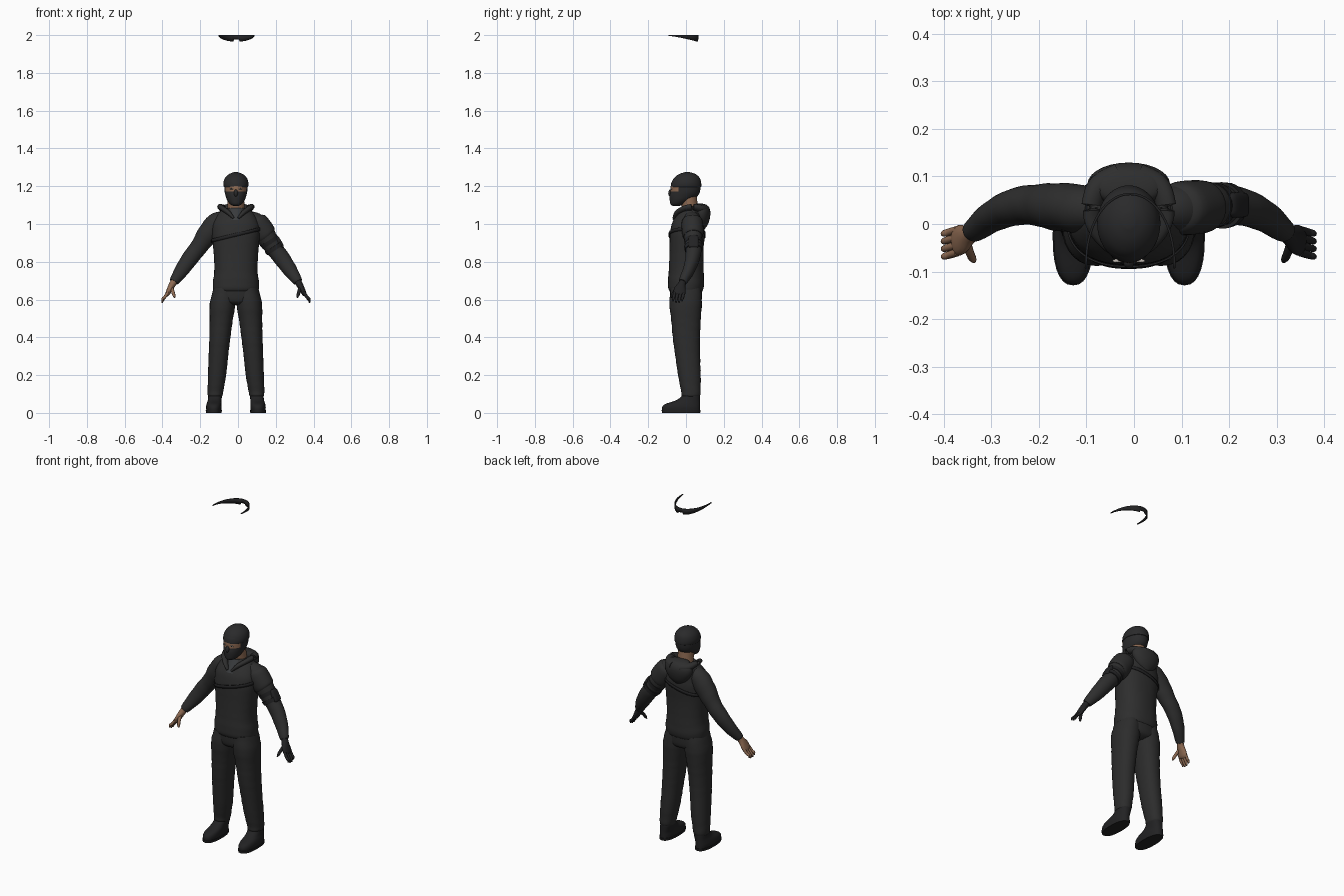
import bpy, bmesh
from math import sin, cos, pi, radians
from mathutils import Vector

cube = bpy.data.objects.get("Cube")
if cube:
    bpy.data.objects.remove(cube, do_unlink=True)

MID = -.011  # the body stands slightly off the centre line


def material(name, r, g, b):
    m = bpy.data.materials.new(name)
    m.use_nodes = True
    m.diffuse_color = (r, g, b, 1)
    m.node_tree.nodes["Principled BSDF"].inputs["Base Color"].default_value = (r, g, b, 1)
    return m


CLOTH = material("jacket black", .027, .027, .027)
TROUSER = material("trouser black", .025, .025, .025)
KNIT = material("knit black", .023, .023, .024)
GEAR = material("gear black", .016, .016, .017)
SHIRT = material("shirt grey", .04, .043, .046)
SKIN = material("skin", .27, .145, .085)
EYE = material("eye white", .5, .46, .42)


def finish(bm, name, mats, rule=None):
    bmesh.ops.recalc_face_normals(bm, faces=bm.faces)
    if rule:
        for f in bm.faces:
            f.material_index = rule(f.calc_center_median())
    mesh = bpy.data.meshes.new(name)
    bm.to_mesh(mesh)
    bm.free()
    ob = bpy.data.objects.new(name, mesh)
    bpy.context.collection.objects.link(ob)
    for m in mats:
        mesh.materials.append(m)
    bpy.ops.object.select_all(action='DESELECT')
    ob.select_set(True)
    bpy.context.view_layer.objects.active = ob
    bpy.ops.object.shade_smooth_by_angle(angle=radians(50))
    return ob


def spline(points, steps):
    """Smooth curve through control rings of any length."""
    last = len(points) - 1
    out = []
    for i in range(last):
        p, q, r, s = (points[max(0, min(last, i + k))] for k in (-1, 0, 1, 2))
        for j in range(steps):
            t = j / steps
            out.append([b + .5 * t * (c - a + t * (2*a - 5*b + 4*c - d + t * (3*(b - c) + d - a)))
                        for a, b, c, d in zip(p, q, r, s)])
    return out + [list(points[last])]


def power(v, n):
    return abs(v) ** (2 / n) * (1 if v > 0 else -1)


def loft(name, rings, mats, side=1, level=False, n=2, sides=28, steps=4, ripple=0, rule=None):
    """Skin over rings (x, y, z, radius across, radius in depth)."""
    rows = spline(rings, steps)
    bm = bmesh.new()
    loops = []
    for i, (x, y, z, a, b) in enumerate(rows):
        before, after = rows[max(i - 1, 0)], rows[min(i + 1, len(rows) - 1)]
        if level:
            u, v = Vector((1, 0, 0)), Vector((0, 1, 0))
        else:
            t = (Vector(after[:3]) - Vector(before[:3])).normalized()
            v = Vector((0, 1, 0))
            v = (v - t * v.dot(t)).normalized()
            u = v.cross(t)
        loop = []
        for k in range(sides):
            w = 2 * pi * k / sides
            fold = 1 + ripple * sin(z * 110 + 2 * sin(w))
            p = Vector((x, y, z)) + (u * power(cos(w), n) * a + v * power(sin(w), n) * b) * fold
            loop.append(bm.verts.new((MID + side * p.x, p.y, p.z)))
        loops.append(loop)
    for low, high in zip(loops, loops[1:]):
        for k in range(sides):
            m = (k + 1) % sides
            bm.faces.new((low[k], low[m], high[m], high[k]))
    bm.faces.new(loops[0])
    bm.faces.new(loops[-1])
    return finish(bm, name, mats, rule)


def blob(name, place, size, mat, side=1):
    bm = bmesh.new()
    bmesh.ops.create_uvsphere(bm, u_segments=24, v_segments=14, radius=1)
    for v in bm.verts:
        v.co = Vector((MID + side * place[0], place[1], place[2])) + Vector(a * b for a, b in zip(v.co, size))
    return finish(bm, name, [mat])


def ribbon(name, mat, path, count, closed, thick):
    """Thin strip; path(t) gives its lower and upper edge points."""
    bm = bmesh.new()
    pairs = [[bm.verts.new(p) for p in path(i / count)] for i in range(count + (not closed))]
    for (a, b), (c, d) in zip(pairs, pairs[1:] + (pairs[:1] if closed else [])):
        bm.faces.new((a, c, d, b))
    ob = finish(bm, name, [mat])
    mod = ob.modifiers.new("thickness", 'SOLIDIFY')
    mod.thickness = thick
    mod.offset = 0
    return ob


# Jacket body with a gathered hem
loft("jacket", [(0, 0, .64, .11, .082), (0, 0, .655, .121, .092), (0, 0, .69, .122, .095),
                (0, .001, .76, .114, .092), (0, .003, .86, .119, .09), (0, .007, .95, .127, .092),
                (0, .012, 1.01, .12, .083), (0, .025, 1.055, .095, .068), (0, .028, 1.085, .062, .05)],
     [CLOTH], level=True, n=2.3, sides=40, ripple=.006)

# Hips and trousers
loft("hips", [(0, 0, .57, .03, .05), (0, 0, .59, .11, .08), (0, 0, .64, .118, .086), (0, 0, .68, .112, .085)],
     [TROUSER], level=True, n=2.3)

for side, label in ((1, "left"), (-1, "right")):
    loft(label + "_trouser_leg",
         [(.06, 0, .66, .058, .08), (.07, -.002, .58, .068, .086), (.078, 0, .49, .061, .078),
          (.085, .002, .4, .056, .072), (.092, .008, .31, .052, .066), (.1, .018, .2, .048, .06),
          (.108, .025, .12, .042, .052), (.11, .026, .095, .04, .05), (.11, .026, .085, .034, .044)],
         [TROUSER], side, level=True, n=2.2, ripple=.014)

    # Shoes
    loft(label + "_shoe",
         [(.117, -.026, .01, .039, .1), (.117, -.026, .03, .041, .1), (.116, -.018, .047, .039, .092),
          (.113, .01, .066, .036, .064), (.11, .026, .09, .036, .048), (.11, .028, .11, .033, .044)],
         [GEAR], side, level=True, n=2.4)
    loft(label + "_sole", [(.117, -.026, 0, .041, .101), (.117, -.026, .014, .043, .103)],
         [GEAR], side, level=True, n=2.4, steps=1)

    # Sleeves
    loft(label + "_sleeve",
         [(.07, .028, 1.045, .03, .035), (.1, .032, 1.01, .055, .05), (.15, .036, .945, .056, .05),
          (.195, .04, .88, .046, .043), (.238, .036, .825, .044, .039), (.285, .016, .758, .038, .032),
          (.325, -.014, .7, .026, .024), (.329, -.017, .694, .019, .018)],
         [CLOTH], side, ripple=.015)

    # Hands: bare on the right, gloved on the left
    mat = GEAR if side > 0 else SKIN
    loft(label + "_palm",
         [(.318, -.01, .71, .017, .018), (.335, -.022, .683, .018, .02), (.35, -.032, .655, .015, .031),
          (.362, -.036, .63, .012, .031), (.367, -.038, .62, .006, .022)], [mat], side, sides=16)
    for k in range(4):
        y = -.012 - .016 * k
        drop = .008 * abs(k - 1.5)
        loft(label + "_finger", [(.36, y, .638, .008, .008), (.377, y - .005, .612, .008, .008),
                                 (.388, y - .008, .592 + drop, .007, .007),
                                 (.39, y - .009, .578 + drop, .003, .003)], [mat], side, sides=10)
    loft(label + "_thumb", [(.342, -.035, .668, .01, .011), (.334, -.06, .642, .009, .009),
                            (.328, -.073, .622, .008, .008), (.324, -.079, .61, .003, .003)],
         [mat], side, sides=10)

    # Collar flaps beside the neck
    loft(label + "_collar", [(.012, -.062, 1.03, .006, .01), (.04, -.045, 1.06, .012, .016),
                             (.07, -.005, 1.082, .014, .02), (.078, .04, 1.088, .016, .022),
                             (.06, .08, 1.08, .022, .026), (.02, .1, 1.075, .026, .028)], [CLOTH], side, sides=14)
    blob(label + "_eye", (.024, -.0775, 1.186), (.01, .004, .0035), EYE, side)
    blob(label + "_iris", (.024, -.0805, 1.186), (.004, .002, .0035), GEAR, side)

# Hood hanging at the back
loft("hood", [(0, .085, .97, .02, .012), (0, .084, 1, .058, .033), (0, .084, 1.04, .083, .044),
              (0, .082, 1.075, .085, .045), (0, .076, 1.1, .064, .035), (0, .07, 1.108, .03, .015)],
     [CLOTH], level=True)

# Neck, shirt front and head
loft("neck", [(0, .03, 1.03, .052, .045), (0, .022, 1.08, .046, .042), (0, .012, 1.15, .043, .045)],
     [SKIN], level=True)
loft("shirt_front", [(0, -.02, 1.02, .045, .053), (0, -.003, 1.06, .045, .042), (0, .012, 1.085, .047, .04)],
     [SHIRT], level=True)
loft("masked_head",
     [(0, -.052, 1.095, .012, .016), (0, -.046, 1.104, .03, .036), (0, -.028, 1.125, .046, .058),
      (0, -.012, 1.15, .055, .075), (0, -.004, 1.172, .06, .078), (0, -.002, 1.2, .062, .079),
      (0, .002, 1.23, .062, .074), (0, .005, 1.26, .036, .045)],
     [KNIT, SKIN], level=True, sides=40,
     rule=lambda c: int(1.17 < c.z < 1.2 and c.y < -.03 and abs(c.x - MID) < .055))
blob("nose", (0, -.081, 1.163), (.011, .013, .02), KNIT)
loft("beanie",
     [(0, 0, 1.196, .06, .077), (0, 0, 1.199, .065, .081), (0, .002, 1.22, .066, .078),
      (0, .005, 1.245, .057, .067), (0, .007, 1.264, .037, .044), (0, .007, 1.274, .012, .015)],
     [KNIT], level=True, sides=40)


# Diagonal chest strap
def strap_path(t):
    w = 2 * pi * t
    x, y = .129 * power(cos(w), 2.3), .006 + .0955 * power(sin(w), 2.3)
    z = .943 + .24 * x
    return (MID + x, y, z - .009), (MID + x, y, z + .009)


ribbon("chest_strap", GEAR, strap_path, 64, True, .004)

# Guard and bands on the left arm
loft("shoulder_guard", [(.095, .032, 1.03, .035, .04), (.108, .033, 1.01, .06, .056),
                        (.15, .036, .95, .062, .056), (.162, .037, .934, .054, .05)], [CLOTH])
for x, z in ((.178, .905), (.202, .872)):
    loft("arm_band", [(x - .006, .039, z + .009, .053, .049), (x + .006, .04, z - .009, .05, .047)],
         [GEAR], steps=1)
loft("arm_pouch", [(.205, .04, .925, .016, .02), (.211, .04, .92, .02, .026),
                   (.236, .04, .88, .018, .026), (.24, .04, .873, .012, .02)], [GEAR], n=4)


# Wraparound glasses floating overhead, open toward the front
def glasses_path(t):
    w = pi * t
    x, y = .093 * cos(w), -.093 + .156 * power(sin(w), 2.2)
    depth = .004 + .031 * sin(w) ** 1.2
    if abs(x) < .014:
        depth -= .011
    return (x - .008, y, 2 - depth), (x - .008, y, 2)


ribbon("glasses", GEAR, glasses_path, 48, False, .005)
